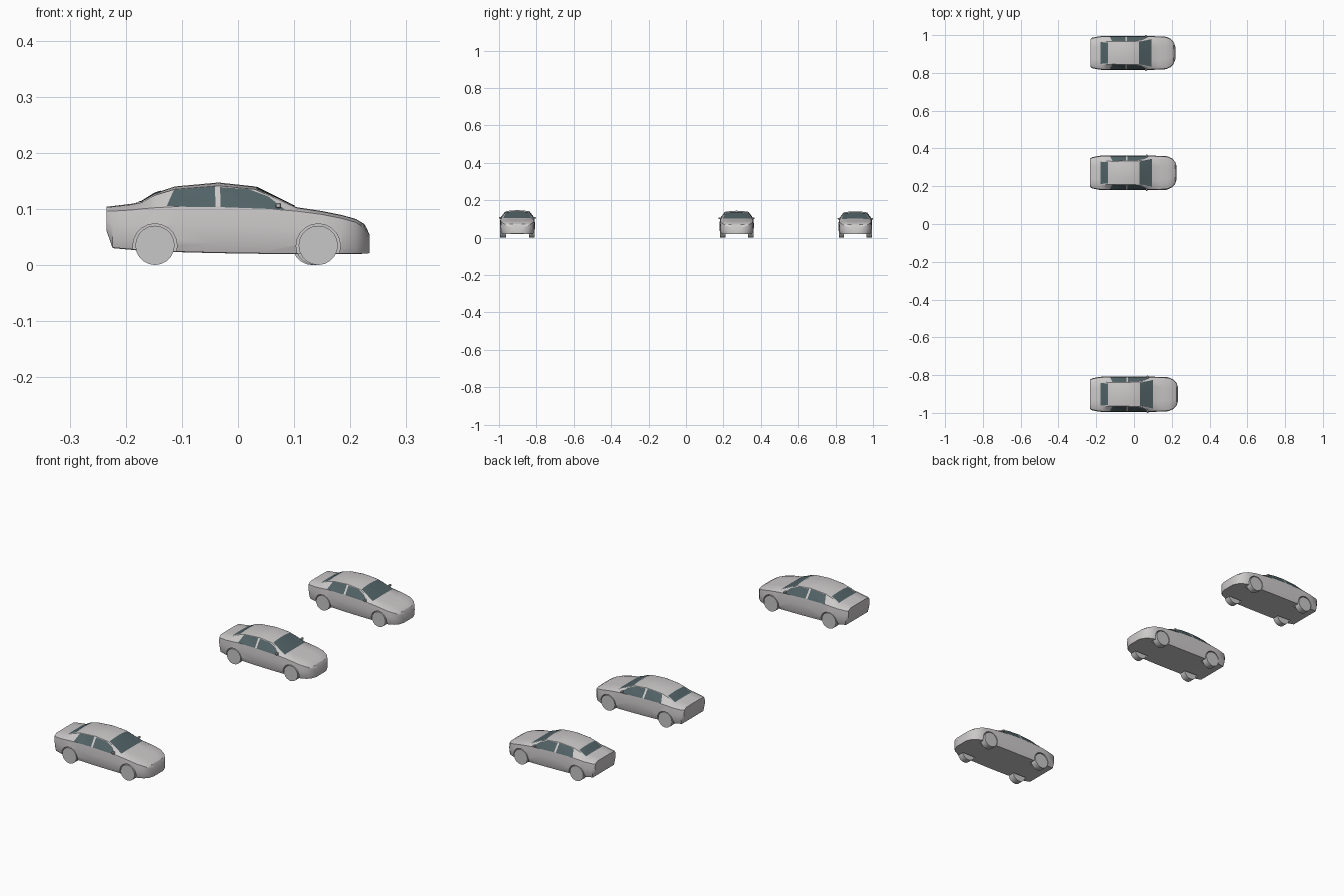
import bpy, bmesh, math
from mathutils import Vector, Matrix
from mathutils.bvhtree import BVHTree

if "Cube" in bpy.data.objects:
    bpy.data.objects.remove(bpy.data.objects["Cube"])


def material(name, rgb):
    m = bpy.data.materials.new(name)
    m.diffuse_color = (*rgb, 1)
    m.use_nodes = True
    m.node_tree.nodes["Principled BSDF"].inputs["Base Color"].default_value = m.diffuse_color
    return m


PAINT = material("silver_paint", (0.60, 0.58, 0.58))
WHEEL = material("wheel_grey", (0.58, 0.57, 0.57))
GLASS = material("dark_glass", (0.085, 0.125, 0.135))
LAMP = material("lamp_grey", (0.66, 0.66, 0.66))


def make(name, bm, mat):
    me = bpy.data.meshes.new(name)
    bm.to_mesh(me)
    bm.free()
    ob = bpy.data.objects.new(name, me)
    bpy.context.collection.objects.link(ob)
    if mat:
        me.materials.append(mat)
    return ob


def smooth(ob, angle=28):
    bpy.ops.object.select_all(action='DESELECT')
    ob.select_set(True)
    bpy.context.view_layer.objects.active = ob
    bpy.ops.object.shade_smooth_by_angle(angle=math.radians(angle))


# Body stations: x, half width, bottom, belt line, top, half width of top
STATIONS = [
    (-.234, .076, .060, .096, .104, .062), (-.224, .084, .031, .096, .105, .066),
    (-.190, .091, .028, .098, .109, .068), (-.172, .093, .026, .100, .113, .066),
    (-.148, .094, .025, .102, .128, .064), (-.112, .094, .024, .104, .140, .062),
    (-.035, .094, .022, .104, .147, .063), (.030, .094, .021, .102, .140, .065),
    (.104, .093, .020, .096, .103, .078), (.150, .092, .020, .090, .096, .070),
    (.185, .089, .020, .083, .089, .066), (.210, .077, .020, .076, .082, .055),
    (.225, .060, .020, .066, .073, .042), (.234, .035, .021, .045, .055, .030)]


def section(x, w, zb, belt, top, tw):
    h, rise = belt - zb, top - belt
    half = [(.93 * w, zb), (.985 * w, zb + .2 * h), (w, zb + .6 * h), (.965 * w, belt),
            (tw, belt + .86 * rise), (tw * .5, top - .03 * rise)]
    ring = [(0, zb)] + half + [(0, top)] + [(-y, z) for y, z in reversed(half)]
    return [Vector((x, y, z)) for y, z in ring]


bm = bmesh.new()
rings = [[bm.verts.new(p) for p in section(*s)] for s in STATIONS]
for a, b in zip(rings, rings[1:]):
    for i in range(len(a)):
        j = (i + 1) % len(a)
        bm.faces.new((a[i], a[j], b[j], b[i]))
bm.faces.new(rings[0])
bm.faces.new(rings[-1])
bmesh.ops.recalc_face_normals(bm, faces=bm.faces)
surface = BVHTree.FromBMesh(bm)
body = make("car_body", bm, PAINT)

# Wheel arches
WHEELS = [(x, s) for x in (-.148, .143) for s in (1, -1)]


def disc(bm, x, y, z, r, depth, seg):
    mat = Matrix.Translation((x, y, z)) @ Matrix.Rotation(math.pi / 2, 4, 'X')
    bmesh.ops.create_cone(bm, cap_ends=True, segments=seg, radius1=r, radius2=r,
                          depth=depth, matrix=mat)


bm = bmesh.new()
for x, s in WHEELS:
    disc(bm, x, s * .09, .034, .0395, .07, 20)
cutter = make("arch_cutter", bm, None)
cutter.hide_render = True
mod = body.modifiers.new("arches", 'BOOLEAN')
mod.operation, mod.solver, mod.object = 'DIFFERENCE', 'EXACT', cutter
bpy.context.view_layer.objects.active = body
body.select_set(True)
bpy.ops.object.modifier_apply(modifier=mod.name)
bpy.data.objects.remove(cutter)
smooth(body)
parts = [body]


# Thin plates projected onto the body: four corners and a ray direction
def plate(name, corners, ray, mat, n=8, lift=.0013):
    c = [Vector(p) for p in corners]
    ray = Vector(ray)
    bm = bmesh.new()
    grid, normal = [], Vector()
    for i in range(n + 1):
        row = []
        for j in range(n + 1):
            u, v = i / n, j / n
            p = c[0].lerp(c[1], u).lerp(c[3].lerp(c[2], u), v)
            hit, nor, _, _ = surface.ray_cast(p - ray, ray)
            if hit is None:
                hit, nor = p, -ray
            normal += nor
            row.append(bm.verts.new(hit + nor * lift))
        grid.append(row)
    for i in range(n):
        for j in range(n):
            bm.faces.new((grid[i][j], grid[i + 1][j], grid[i + 1][j + 1], grid[i][j + 1]))
    bm.normal_update()
    if sum((f.normal for f in bm.faces), Vector()).dot(normal) < 0:
        bmesh.ops.reverse_faces(bm, faces=bm.faces)
    ob = make(name, bm, mat)
    smooth(ob)
    parts.append(ob)


# Windscreen and rear window
plate("windscreen", [(.032, -.061, 0), (.101, -.076, 0), (.101, .076, 0), (.032, .061, 0)],
      (0, 0, -1), GLASS)
plate("rear_window", [(-.177, -.060, 0), (-.138, -.057, 0), (-.138, .057, 0), (-.177, .060, 0)],
      (0, 0, -1), GLASS)

# Side windows and headlamps, mirrored
SIDE = {"rear_side_window": [(-.127, .104), (-.040, .103), (-.041, .139), (-.114, .133)],
        "front_side_window": [(-.031, .103), (.050, .100), (.020, .134), (-.032, .138)],
        "quarter_window": [(.050, .100), (.083, .098), (.054, .121), (.020, .134)]}
for s in (1, -1):
    for name, pts in SIDE.items():
        plate(name, [(x, 0, z) for x, z in pts], (0, -s, 0), GLASS)
    plate("headlamp", [(0, s * .028, .060), (0, s * .060, .064), (0, s * .066, .074),
                       (0, s * .034, .069)], (-1, 0, 0), LAMP, n=4, lift=.0008)

# Wheels
bm = bmesh.new()
for x, s in WHEELS:
    disc(bm, x, s * .077, .035, .035, .030, 20)
wheels = make("wheels", bm, WHEEL)
smooth(wheels)
parts.append(wheels)

# Door mirrors
bm = bmesh.new()
for s in (1, -1):
    bmesh.ops.create_cube(bm, size=1, matrix=Matrix.Translation((.072, s * .0915, .106))
                          @ Matrix.Diagonal((.010, .014, .009, 1)))
bmesh.ops.bevel(bm, geom=bm.edges[:], offset=.002, segments=1, affect='EDGES')
parts.append(make("door_mirrors", bm, PAINT))

# Three parked cars of slightly different size
CARS = [("near_car", 0, -.9015, 1.0), ("middle_car", -.003, .271, .98), ("far_car", -.006, .9055, .96)]
for k, (label, x, y, size) in enumerate(CARS):
    for ob in parts:
        new = ob.copy()
        bpy.context.collection.objects.link(new)
        new.name = label + "_" + ob.name
        new.location = (x, y, 0)
        new.scale = (size,) * 3
for ob in parts:
    bpy.data.objects.remove(ob)
